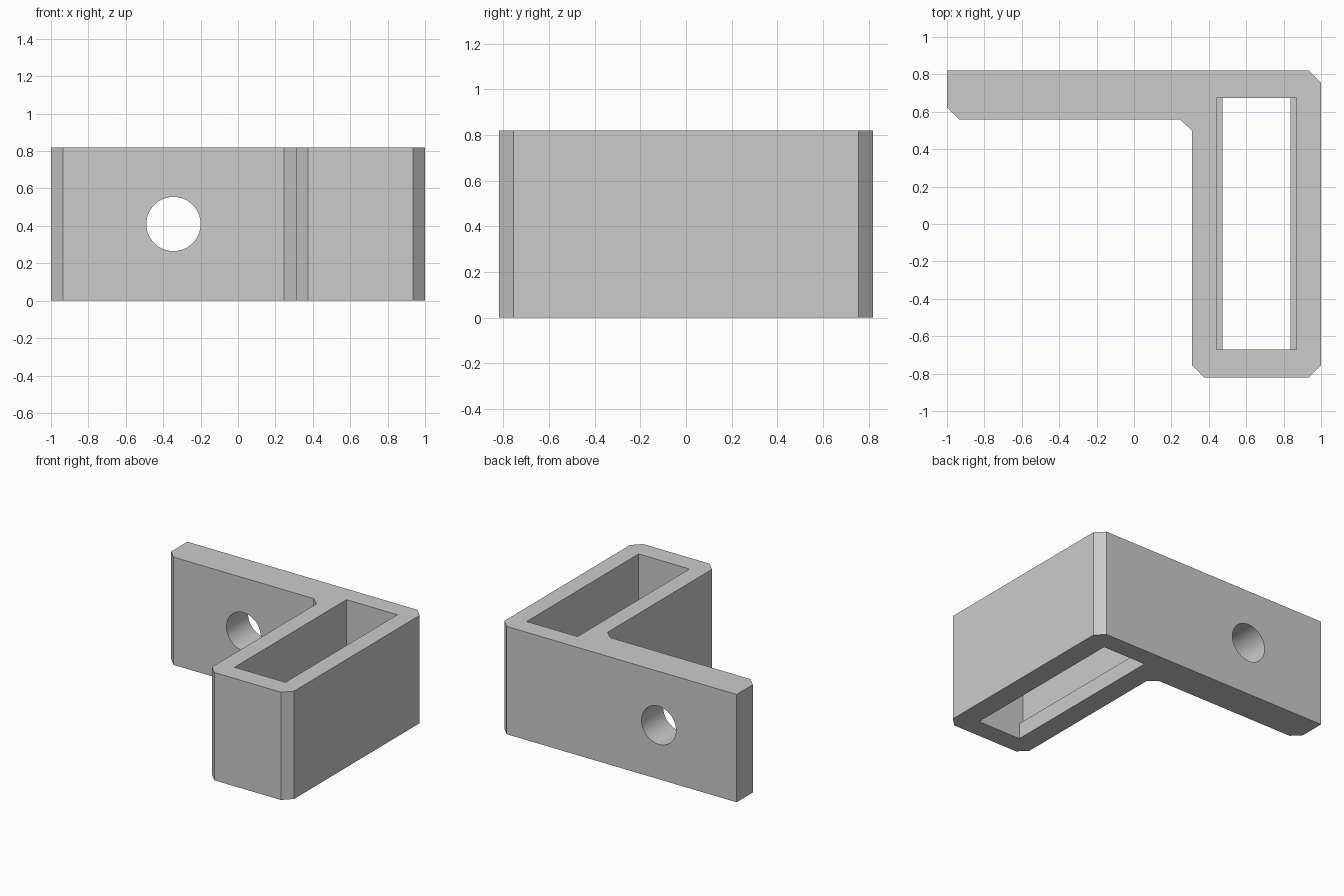
import bpy
import bmesh
from math import radians

HEIGHT = 0.82

cube = bpy.data.objects.get("Cube")
if cube:
    bpy.data.objects.remove(cube, do_unlink=True)

grey = bpy.data.materials.new("plain grey")
grey.use_nodes = True
colour = (0.6, 0.6, 0.6, 1)
grey.diffuse_color = colour
grey.node_tree.nodes["Principled BSDF"].inputs["Base Color"].default_value = colour


def prism(name, outline, z0, z1):
    """Extrude a flat outline from z0 up to z1."""
    bm = bmesh.new()
    base = bm.faces.new([bm.verts.new((x, y, z0)) for x, y in outline])
    top = bmesh.ops.extrude_face_region(bm, geom=[base])["geom"]
    verts = [v for v in top if isinstance(v, bmesh.types.BMVert)]
    bmesh.ops.translate(bm, vec=(0, 0, z1 - z0), verts=verts)
    bmesh.ops.recalc_face_normals(bm, faces=bm.faces)
    mesh = bpy.data.meshes.new(name)
    bm.to_mesh(mesh)
    bm.free()
    obj = bpy.data.objects.new(name, mesh)
    bpy.context.collection.objects.link(obj)
    mesh.materials.append(grey)
    return obj


def box(name, x0, x1, y0, y1, z0, z1):
    return prism(name, [(x0, y0), (x1, y0), (x1, y1), (x0, y1)], z0, z1)


# L-shaped body with chamfered corners
bracket = prism("bracket_body", [
    (-1, 0.82), (-1, 0.625), (-0.935, 0.56), (0.245, 0.56), (0.31, 0.5),
    (0.31, -0.755), (0.375, -0.82), (0.935, -0.82), (1, -0.755),
    (1, 0.755), (0.935, 0.82)], 0, HEIGHT)

# Pocket with a narrower slot below, leaving a ledge on each long side
pocket = box("pocket_cutter", 0.44, 0.868, -0.67, 0.675, 0.12, 1)
slot = box("slot_cutter", 0.472, 0.836, -0.67, 0.675, -0.2, 0.3)

# Round screw hole through the flange
bpy.ops.mesh.primitive_cylinder_add(
    vertices=64, radius=0.145, depth=1,
    location=(-0.345, 0.69, HEIGHT / 2), rotation=(radians(90), 0, 0))
hole = bpy.context.object
hole.name = "screw_hole_cutter"
hole.data.materials.append(grey)

for cutter in (pocket, slot, hole):
    cut = bracket.modifiers.new(cutter.name, "BOOLEAN")
    cut.operation = "DIFFERENCE"
    cut.solver = "EXACT"
    cut.object = cutter
    bpy.ops.object.select_all(action="DESELECT")
    bracket.select_set(True)
    bpy.context.view_layer.objects.active = bracket
    bpy.ops.object.modifier_apply(modifier=cut.name)
    bpy.data.objects.remove(cutter, do_unlink=True)

bpy.ops.object.shade_smooth_by_angle(angle=radians(30))
